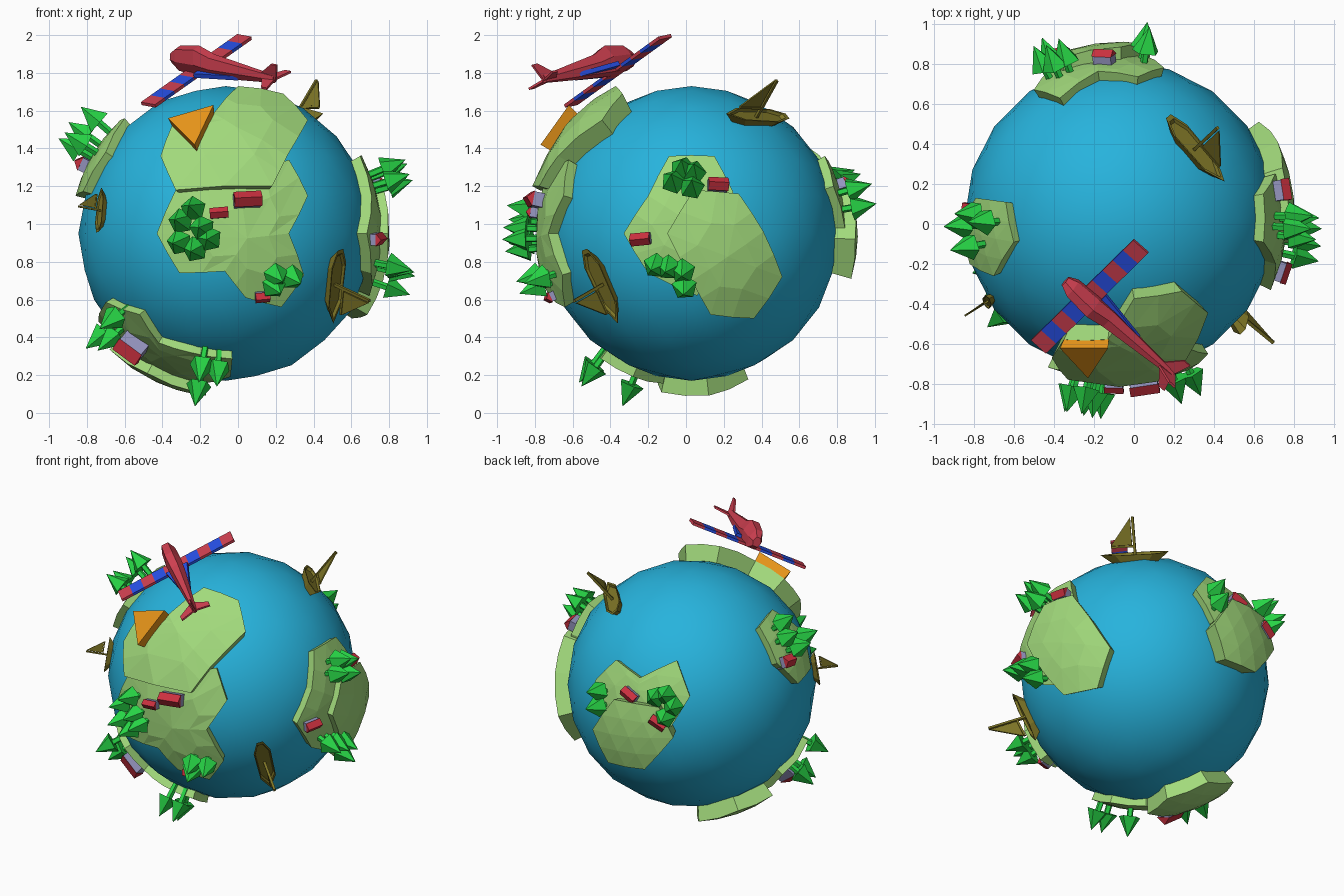
import bpy, bmesh, math
from mathutils import Vector, Matrix

if "Cube" in bpy.data.objects:
    bpy.data.objects.remove(bpy.data.objects["Cube"])

C = Vector((-0.065, 0.03, 0.95))
R = 0.78


def mat(name, c):
    m = bpy.data.materials.new(name)
    m.diffuse_color = (*c, 1)
    m.use_nodes = True
    m.node_tree.nodes["Principled BSDF"].inputs["Base Color"].default_value = m.diffuse_color
    return m


OCEAN = mat("ocean", (0.02, 0.45, 0.72))
LAND = mat("grass", (0.36, 0.70, 0.20))
LEAF = mat("leaf", (0.02, 0.66, 0.06))
ROOF = mat("roof", (0.60, 0.03, 0.05))
WALL = mat("wall", (0.30, 0.30, 0.52))
ORANGE = mat("orange", (0.80, 0.30, 0.01))
WOOD = mat("wood", (0.21, 0.18, 0.02))
RED = mat("red", (0.62, 0.05, 0.08))
BLUE = mat("blue", (0.02, 0.08, 0.80))


def finish(name, bm, mats):
    bmesh.ops.recalc_face_normals(bm, faces=bm.faces[:])
    me = bpy.data.meshes.new(name)
    bm.to_mesh(me)
    bm.free()
    for m in mats:
        me.materials.append(m)
    ob = bpy.data.objects.new(name, me)
    bpy.context.collection.objects.link(ob)
    return ob


def lift(view, a, b, r):
    """Point at radius r from the globe centre, read from one side of the globe."""
    axes, k, s = {"front": ((0, 2), 1, -1), "back": ((0, 2), 1, 1), "right": ((1, 2), 0, 1),
                  "top": ((0, 1), 2, 1), "below": ((0, 1), 2, -1)}[view]
    v = Vector((0, 0, 0))
    v[axes[0]], v[axes[1]] = a - C[axes[0]], b - C[axes[1]]
    v[k] = s * math.sqrt(max(r * r - v.length_squared, 0.0001))
    return v.normalized()


def frame(up, heading, r):
    """Matrix on the globe surface: z radial, x along the heading."""
    z = up.normalized()
    h = Vector(heading)
    x = (h - z * h.dot(z)).normalized()
    y = z.cross(x)
    m = Matrix((x, y, z)).transposed().to_4x4()
    m.translation = C + z * r
    return m


def loft(bm, rings, mi=0):
    """Closed solid through equal-length rings of points."""
    vs = [[bm.verts.new(p) for p in ring] for ring in rings]
    n = len(vs[0])
    fs = [bm.faces.new(vs[0]), bm.faces.new(vs[-1])]
    for a, b in zip(vs, vs[1:]):
        fs += [bm.faces.new((a[i], a[(i + 1) % n], b[(i + 1) % n], b[i])) for i in range(n)]
    for f in fs:
        f.material_index = mi


def box(bm, x0, x1, y0, y1, z0, z1, mi=0):
    loft(bm, [[(x0, y0, z), (x1, y0, z), (x1, y1, z), (x0, y1, z)] for z in (z0, z1)], mi)


# Globe
bm = bmesh.new()
bmesh.ops.create_icosphere(bm, subdivisions=3, radius=R, matrix=Matrix.Translation(C))
for f in bm.faces:
    f.smooth = True
finish("ocean_globe", bm, [OCEAN])


# Land masses: outlines projected on the globe and extruded outwards
def land(name, view, r, pts):
    bm = bmesh.new()
    ds = [lift(view, a, b, r) for a, b in pts]
    vs = [bm.verts.new(d) for d in ds]
    mid = bm.verts.new(sum(ds, Vector()).normalized())
    for i in range(len(vs)):
        bm.faces.new((mid, vs[i - 1], vs[i]))
    bmesh.ops.subdivide_edges(bm, edges=bm.edges[:], cuts=1, use_grid_fill=True)
    for v in bm.verts:
        v.co = C + v.co.normalized() * 0.73
    ext = bmesh.ops.extrude_face_region(bm, geom=bm.faces[:])
    for v in ext["geom"]:
        if isinstance(v, bmesh.types.BMVert):
            v.co = C + (v.co - C).normalized() * r
    finish(name, bm, [LAND])


land("front_highland", "front", 0.88, [(-0.33, 1.18), (-0.41, 1.36), (-0.35, 1.52), (-0.13, 1.585),
     (0, 1.73), (0.24, 1.69), (0.37, 1.55), (0.26, 1.36), (0.18, 1.2)])
land("front_lowland", "front", 0.83, [(-0.33, 1.18), (0, 1.24), (0.27, 1.34), (0.37, 1.15), (0.27, 0.95),
     (0.35, 0.73), (0.23, 0.56), (0.04, 0.61), (-0.07, 0.75), (-0.31, 0.74), (-0.43, 0.95)])
land("left_island", "top", 0.82, [(-0.79, 0.13), (-0.64, 0.11), (-0.6, -0.09), (-0.7, -0.26),
     (-0.82, -0.2), (-0.86, 0)])
land("right_lowland", "right", 0.83, [(-0.09, 1.36), (0.15, 1.36), (0.25, 1.17), (0.2, 0.9), (0.06, 0.62),
     (-0.2, 0.74), (-0.33, 0.95), (-0.2, 1.15)])
land("right_highland", "right", 0.87, [(0.04, 1.18), (-0.1, 0.95), (0.03, 0.7), (0.13, 0.52), (0.36, 0.5),
     (0.51, 0.72), (0.41, 0.96), (0.28, 1.16)])
land("back_lowland", "back", 0.82, [(-0.5, 1.22), (-0.37, 1.42), (-0.18, 1.3), (0.02, 1.36), (0.15, 1.2),
     (0.05, 0.98), (-0.4, 0.98)])
land("back_highland", "back", 0.88, [(-0.065, 1.165), (-0.37, 1.17), (-0.47, 0.98), (-0.28, 0.725),
     (-0.015, 0.71), (0.09, 0.92)])
land("bottom_lowland", "below", 0.82, [(-0.7, -0.34), (-0.52, -0.5), (-0.42, -0.43), (-0.25, -0.46),
     (-0.03, -0.45), (-0.04, -0.28), (-0.2, -0.12), (-0.5, -0.08), (-0.74, 0)])
land("bottom_highland", "below", 0.87, [(-0.68, 0.02), (-0.59, 0.27), (-0.33, 0.33), (-0.17, 0.12),
     (-0.22, -0.13), (-0.48, -0.16)])

# Orange triangular plateau
bm = bmesh.new()
tri = [Vector(p) - C for p in ((-0.37, -0.62, 1.56), (-0.13, -0.62, 1.63), (-0.23, -0.77, 1.42))]
loft(bm, [[C + p * k for p in tri] for k in (0.91, 1.0)])
finish("orange_plateau", bm, [ORANGE])


# Trees: trunk and pointed crown
def tree(view, a, b, r, i):
    m = frame(lift(view, a, b, 0.95), (0.3, 0.5, 0.8), r - 0.02)
    bm = bmesh.new()
    for r1, r2, h, z, n in ((0.02, 0.02, 0.12, 0.05, 5), (0.07, 0, 0.13, 0.155, 5)):
        bmesh.ops.create_cone(bm, cap_ends=True, segments=n, radius1=r1, radius2=r2, depth=h,
                              matrix=m @ Matrix.Translation((0, 0, z)) @ Matrix.Rotation(i * 1.3, 4, "Z"))
    finish("tree", bm, [LEAF])


groves = [
    ("front", 0.81, [(-0.25, 1.09), (-0.32, 1.02), (-0.33, 0.9), (-0.24, 0.86), (-0.2, 0.98),
                     (-0.16, 0.92), (0.21, 0.65), (0.31, 0.70), (0.22, 0.71)]),
    ("right", 0.83, [(-0.07, 1.24), (0.04, 1.29), (-0.02, 1.31), (0.03, 1.21),
                     (-0.17, 0.77), (-0.1, 0.76), (-0.02, 0.74), (-0.01, 0.65)]),
    ("top", 0.82, [(-0.84, 0.05), (-0.89, -0.01), (-0.86, -0.12), (-0.78, 0.01)]),
    ("back", 0.80, [(-0.42, 1.27), (-0.48, 1.2), (-0.36, 1.25), (-0.44, 1.12), (0.07, 1.2), (0.06, 1.1)]),
    ("front", 0.80, [(-0.7, 0.47), (-0.77, 0.37), (-0.71, 0.36), (-0.2, 0.2), (-0.11, 0.18), (-0.22, 0.08)]),
]
for view, r, pts in groves:
    for i, (a, b) in enumerate(pts):
        tree(view, a, b, r, i)


# Houses: walls with a gabled roof
def house(view, a, b, r, heading, l, w):
    bm = bmesh.new()
    h = w * 0.6
    box(bm, -l / 2, l / 2, -w / 2, w / 2, -0.03, h, 0)
    loft(bm, [[(x, -w / 2 - 0.004, h), (x, w / 2 + 0.004, h), (x, 0, h + w * 0.5)]
              for x in (-l / 2 - 0.004, l / 2 + 0.004)], 1)
    bm.transform(frame(lift(view, a, b, r + 0.03), heading, r))
    finish("house", bm, [WALL, ROOF])


house("front", 0.05, 1.13, 0.83, (1, 0, 0.08), 0.14, 0.075)
house("front", -0.1, 1.06, 0.83, (1, 0, 0.08), 0.09, 0.05)
house("front", 0.13, 0.61, 0.82, (1, 0, 0), 0.07, 0.05)
house("right", 0.17, 1.21, 0.83, (0, 1, 0), 0.1, 0.065)
house("right", -0.24, 0.92, 0.82, (0, 1, 0.1), 0.1, 0.06)
house("top", -0.82, 0.06, 0.81, (0.3, 1, 0), 0.08, 0.07)
house("back", -0.15, 1.2, 0.82, (1, 0, 0.5), 0.1, 0.06)
house("back", -0.375, 1.07, 0.85, (1, 0, 0.5), 0.1, 0.06)
house("front", -0.56, 0.35, 0.82, (1, 0, -0.4), 0.14, 0.1)


# Sailing boats: pointed hull, mast and triangular sail
def boat(pos, heading, s):
    bm = bmesh.new()
    rim = [(0.22, 0), (0.12, 0.05), (-0.12, 0.055), (-0.21, 0.02), (-0.21, -0.02), (-0.12, -0.055), (0.12, -0.05)]
    loft(bm, [[(x * k, y * k, z) for x, y in rim] for k, z in ((0.65, -0.035), (1, 0.025), (0.88, 0.025), (0.8, 0.01))])
    box(bm, -0.008, 0.008, -0.008, 0.008, 0, 0.26)
    box(bm, 0, 0.15, -0.006, 0.006, 0.065, 0.078)
    loft(bm, [[(0.015, y, 0.08), (0.15, y, 0.08), (0.015, y, 0.255)] for y in (-0.004, 0.004)])
    m = frame(Vector(pos) - C, heading, 0.785)
    bm.transform(m @ Matrix.Scale(s, 4))
    finish("sailing_boat", bm, [WOOD])


boat((0.31, 0.38, 1.58), (0.27, -0.33, 0), 1.0)
boat((0.51, -0.44, 0.68), (-0.08, 0.21, -0.37), 1.0)
boat((-0.72, -0.38, 1.07), (-0.03, 0, 0.22), 0.56)

# Aeroplane, built with x along the wing, y forward
right = Vector((0.51, 0.5, 0.36)).normalized()
fwd = Vector((-0.46, 0.42, 0.09))
fwd = (fwd - right * fwd.dot(right)).normalized()
M = Matrix((right, fwd, right.cross(fwd))).transposed().to_4x4()
M.translation = (-0.22, -0.36, 1.81)

# Fuselage
bm = bmesh.new()
secs = [(0.15, 0.028, 0.03, 0.09), (0.1, 0.046, 0, 0.125), (-0.04, 0.052, -0.01, 0.145),
        (-0.14, 0.048, -0.005, 0.11), (-0.57, 0.014, 0.02, 0.06)]
loft(bm, [[(w * 0.6, y, lo), (w, y, (lo + hi) / 2), (w * 0.5, y, hi),
           (-w * 0.5, y, hi), (-w, y, (lo + hi) / 2), (-w * 0.6, y, lo)] for y, w, lo, hi in secs])
bm.transform(M)
finish("plane_fuselage", bm, [RED])

# Striped wings and blue side panels, mirrored
bm = bmesh.new()
for s in (-1, 1):
    for i in range(5):
        x0, x1 = s * 0.08 * i, s * 0.08 * (i + 1)
        box(bm, x0, x1, -0.05, 0.05, -0.008, 0.01, i % 2)
    loft(bm, [[(s * 0.03, -0.05, z), (s * 0.075, -0.05, z), (s * 0.025, -0.32, z)] for z in (0.005, 0.03)], 1)
bm.transform(M)
finish("plane_wings", bm, [RED, BLUE])

# Tail fin and stabiliser
bm = bmesh.new()
loft(bm, [[(x, -0.46, 0.05), (x, -0.57, 0.13), (x, -0.61, 0.13), (x, -0.58, 0.03)] for x in (-0.006, 0.006)])
loft(bm, [[(0, -0.48, z), (0.1, -0.56, z), (0.1, -0.6, z), (0, -0.57, z), (-0.1, -0.6, z), (-0.1, -0.56, z)]
          for z in (0.03, 0.042)])
bm.transform(M)
finish("plane_tail", bm, [RED])
